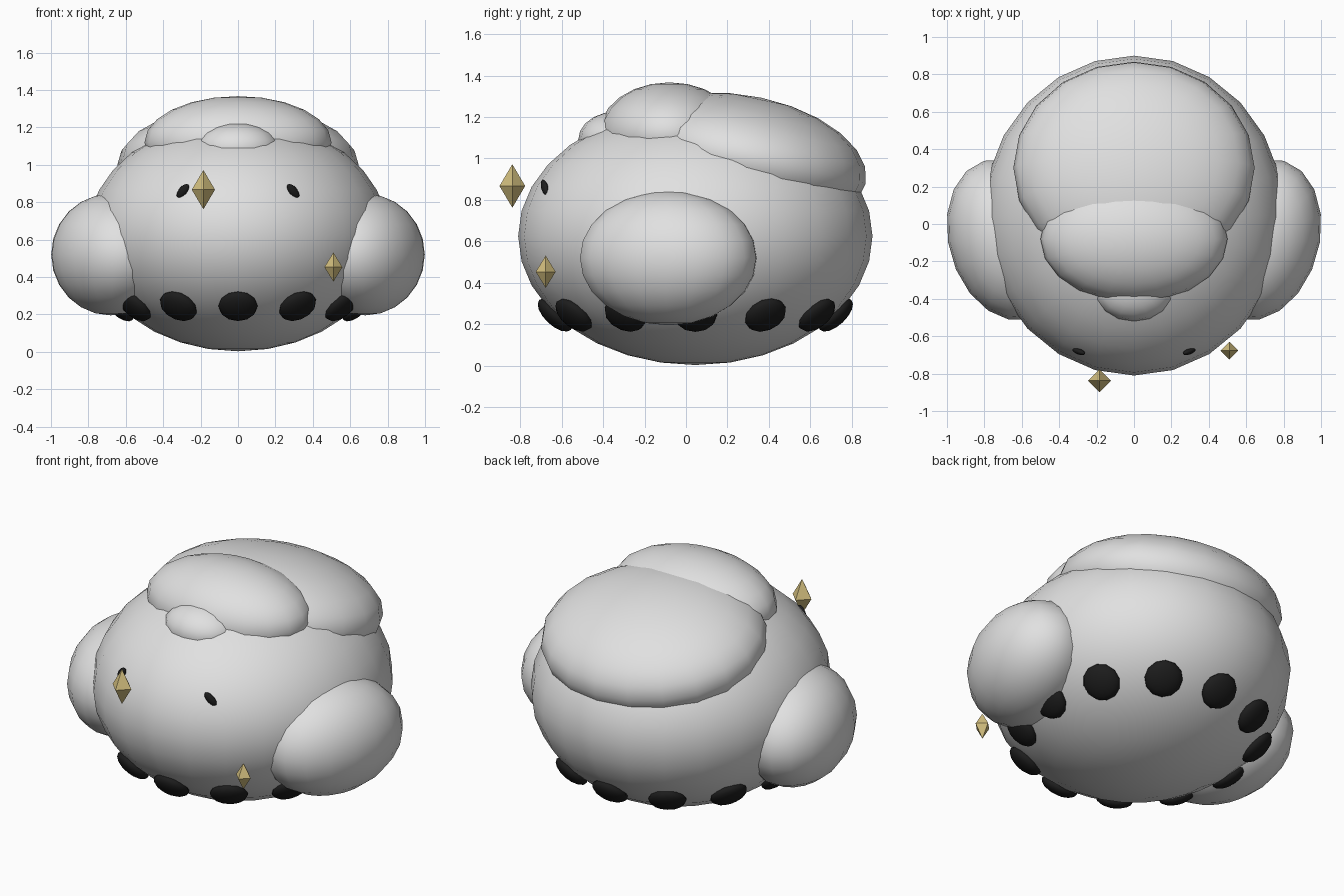
import bpy
from math import radians, sin, cos, pi
from mathutils import Vector

cube = bpy.data.objects.get("Cube")
if cube:
    bpy.data.objects.remove(cube, do_unlink=True)


def material(name, rgb):
    m = bpy.data.materials.new(name)
    m.use_nodes = True
    m.diffuse_color = (*rgb, 1)
    m.node_tree.nodes["Principled BSDF"].inputs["Base Color"].default_value = (*rgb, 1)
    return m


WHITE = material("soft white", (0.75, 0.75, 0.75))
BLACK = material("black", (0.012, 0.012, 0.012))
GOLD = material("pale gold", (0.65, 0.52, 0.21))


def blob(name, loc, radii, mat, rot=(0, 0, 0), segments=20, rings=12):
    """Smooth stretched sphere."""
    bpy.ops.mesh.primitive_uv_sphere_add(segments=segments, ring_count=rings, radius=1)
    ob = bpy.context.object
    ob.name = name
    ob.location, ob.scale, ob.rotation_euler = loc, radii, rot
    ob.data.materials.append(mat)
    bpy.ops.object.shade_smooth()
    return ob


# Round body
center = Vector((0, 0.045, 0.625))
radii = Vector((0.805, 0.855, 0.622))
blob("body", center, radii, WHITE, segments=24, rings=16)

# Puffs on top
blob("back_puff", (0, 0.3, 1.0), (0.645, 0.58, 0.3), WHITE, (radians(-12), 0, 0))
blob("front_puff", (0, -0.08, 1.12), (0.5, 0.34, 0.247), WHITE)
blob("small_puff", (0, -0.34, 1.09), (0.22, 0.18, 0.135), WHITE, segments=16, rings=10)

# Side puffs and eyes, mirrored
for side, word in ((1, "left"), (-1, "right")):
    blob(word + "_side_puff", (side * 0.68, -0.085, 0.52), (0.31, 0.44, 0.325),
         WHITE, (0, 0, radians(-16 * side)), 18, 12)
    blob(word + "_eye", (side * 0.295, -0.682, 0.86), (0.023, 0.016, 0.046),
         BLACK, (0, radians(-42 * side), radians(20 * side)), 12, 8)

# Ring of flattened feet lying on the underside of the body
drop = -0.38
ring = (1 - (drop / radii.z) ** 2) ** 0.5
for i in range(12):
    a = i * pi / 6
    offset = Vector((radii.x * ring * sin(a), -radii.y * ring * cos(a), drop))
    normal = Vector([offset[k] / radii[k] ** 2 for k in range(3)]).normalized()
    blob(f"foot_{i + 1}", center + offset, (0.105, 0.105, 0.05), BLACK,
         normal.to_track_quat("Z", "Y").to_euler(), 12, 8)


def gem(name, loc, radius, half_height):
    """Four-sided double pyramid with flat faces."""
    x, z = radius, half_height
    verts = [(x, 0, 0), (0, x, 0), (-x, 0, 0), (0, -x, 0), (0, 0, z), (0, 0, -z)]
    faces = []
    for i in range(4):
        j = (i + 1) % 4
        faces += [(i, j, 4), (j, i, 5)]
    mesh = bpy.data.meshes.new(name)
    mesh.from_pydata(verts, [], faces)
    mesh.materials.append(GOLD)
    ob = bpy.data.objects.new(name, mesh)
    ob.location = loc
    bpy.context.collection.objects.link(ob)


# Floating gems
gem("large_gem", (-0.185, -0.838, 0.867), 0.062, 0.105)
gem("small_gem", (0.51, -0.677, 0.453), 0.048, 0.078)
